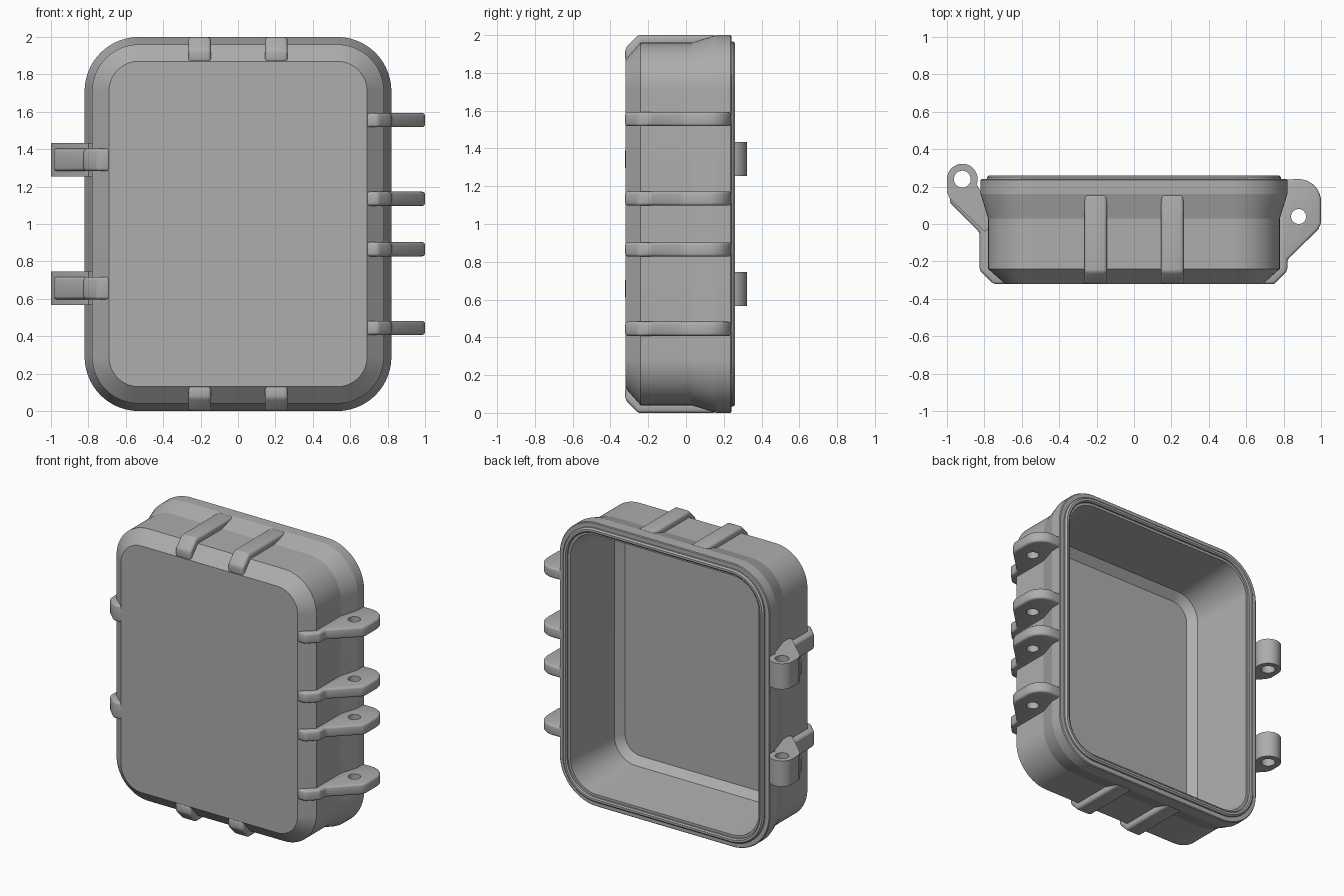
import bpy, bmesh
from math import sin, cos, pi, radians
from mathutils import Vector

if "Cube" in bpy.data.objects:
    bpy.data.objects.remove(bpy.data.objects["Cube"], do_unlink=True)

grey = bpy.data.materials.new("grey plastic")
grey.use_nodes = True
colour = (0.42, 0.42, 0.42, 1)
grey.diffuse_color = colour
grey.node_tree.nodes["Principled BSDF"].inputs["Base Color"].default_value = colour

CORE_X, CORE_Z = 0.53, 0.71   # corner centres shared by every ring of the shell
MID_Z = 1.0


def finish(name, bm):
    bmesh.ops.recalc_face_normals(bm, faces=bm.faces)
    mesh = bpy.data.meshes.new(name)
    bm.to_mesh(mesh)
    bm.free()
    ob = bpy.data.objects.new(name, mesh)
    bpy.context.collection.objects.link(ob)
    mesh.materials.append(grey)
    return ob


def activate(ob):
    bpy.ops.object.select_all(action='DESELECT')
    ob.select_set(True)
    bpy.context.view_layer.objects.active = ob


def smooth(ob, angle):
    activate(ob)
    bpy.ops.object.shade_smooth_by_angle(angle=radians(angle))


def arc(cx, cy, r, start, end, steps):
    angles = [radians(start + (end - start) * i / steps) for i in range(steps + 1)]
    return [(cx + r * cos(t), cy + r * sin(t)) for t in angles]


def ring(bm, r, y, steps=20):
    """Rounded rectangle loop at depth y with corner radius r."""
    verts = []
    for i, (sx, sz) in enumerate([(1, 1), (-1, 1), (-1, -1), (1, -1)]):
        for x, z in arc(sx * CORE_X, sz * CORE_Z, r, 90 * i, 90 * i + 90, steps):
            verts.append(bm.verts.new((x, y, MID_Z + z)))
    return verts


def prism(name, outline, centre, width, axis, bevel):
    """Extrude an outline along x or z, then round its edges."""
    bm = bmesh.new()
    loops = []
    for t in (centre - width / 2, centre + width / 2):
        loops.append([bm.verts.new((a, y, t) if axis == 'z' else (t, y, a)) for a, y in outline])
    bm.faces.new(loops[0])
    bm.faces.new(loops[1])
    n = len(outline)
    for i in range(n):
        j = (i + 1) % n
        bm.faces.new((loops[0][i], loops[0][j], loops[1][j], loops[1][i]))
    ob = finish(name, bm)
    if bevel:
        mod = ob.modifiers.new("rounding", 'BEVEL')
        mod.width, mod.segments = bevel, 3
        mod.limit_method, mod.angle_limit = 'ANGLE', radians(40)
        activate(ob)
        bpy.ops.object.modifier_apply(modifier=mod.name)
    return ob


def drill(ob, x, y, r):
    """Cut a vertical pin hole."""
    z = sum(v.co.z for v in ob.data.vertices) / len(ob.data.vertices)
    cutter = prism("pin_cutter", arc(x, y, r, 0, 348.75, 31), z, 0.4, 'z', 0)
    cutter.hide_render = True
    mod = ob.modifiers.new("hole", 'BOOLEAN')
    mod.operation, mod.solver, mod.object = 'DIFFERENCE', 'EXACT', cutter
    activate(ob)
    bpy.ops.object.modifier_apply(modifier=mod.name)
    bpy.data.objects.remove(cutter, do_unlink=True)


# Shell: front face, chamfer, body, flared rim, sealing ridge, inner wall, floor
profile = [(0.16, -0.32), (0.25, -0.24), (0.25, 0.03), (0.29, 0.16), (0.29, 0.235),
           (0.285, 0.24), (0.255, 0.24), (0.255, 0.25), (0.245, 0.26), (0.23, 0.26),
           (0.222, 0.252), (0.222, 0.24), (0.205, 0.24), (0.17, -0.2), (0.12, -0.25)]
bm = bmesh.new()
rings = [ring(bm, r, y) for r, y in profile]
for a, b in zip(rings, rings[1:]):
    for i in range(len(a)):
        j = (i + 1) % len(a)
        bm.faces.new((a[i], a[j], b[j], b[i]))
bm.faces.new(rings[0])
bm.faces.new(rings[-1])
smooth(finish("box_shell", bm), 12)

# Ribs across the top and bottom walls
rib = [(0.155, -0.29), (0.155, -0.322), (0.22, -0.322), (0.29, -0.255),
       (0.29, 0.16), (0.23, 0.16), (0.23, -0.23)]
for side, label in ((1, "top"), (-1, "bottom")):
    outline = [(MID_Z + side * (CORE_Z + r), y) for r, y in rib]
    for k, x in enumerate((-0.205, 0.205)):
        smooth(prism(f"{label}_rib_{k + 1}", outline, x, 0.12, 'x', 0.02), 35)

# Latch lugs on the left wall
lug = [(0.685, -0.29), (0.685, -0.322), (0.75, -0.322), (0.82, -0.25), (0.82, -0.19),
       (0.985, -0.03), (1.0, 0.005)]
lug += arc(0.88, 0.12, 0.12, 0, 90, 10)
lug += [(0.8, 0.238), (0.76, 0.1), (0.76, -0.23)]
for k, dz in enumerate((-0.555, -0.135, 0.135, 0.555)):
    ob = prism(f"latch_lug_{k + 1}", lug, MID_Z + dz, 0.075, 'z', 0.015)
    drill(ob, 0.88, 0.04, 0.04)
    smooth(ob, 35)

# Hinges on the right wall: a wide pin barrel carried by a narrower arm
HX, HY, HR = -0.918, 0.24, 0.082
barrel = arc(HX, HY, HR, -20, 180, 24)
barrel += [(-1.0, 0.17), (-0.985, 0.135), (-0.8, -0.04), (-0.765, -0.02), (-0.8, 0.14)]
arm = [(-0.685, -0.29), (-0.685, -0.322), (-0.75, -0.322), (-0.825, -0.25),
       (-0.825, -0.045), (-0.99, 0.12), (-0.97, 0.16), (-0.81, 0.16),
       (-0.76, 0.03), (-0.76, -0.23)]
for k, dz in enumerate((-0.343, 0.343)):
    ob = prism(f"hinge_barrel_{k + 1}", barrel, MID_Z + dz, 0.18, 'z', 0)
    drill(ob, HX, HY, 0.045)
    smooth(ob, 30)
    smooth(prism(f"hinge_arm_{k + 1}", arm, MID_Z + dz, 0.12, 'z', 0.02), 35)
